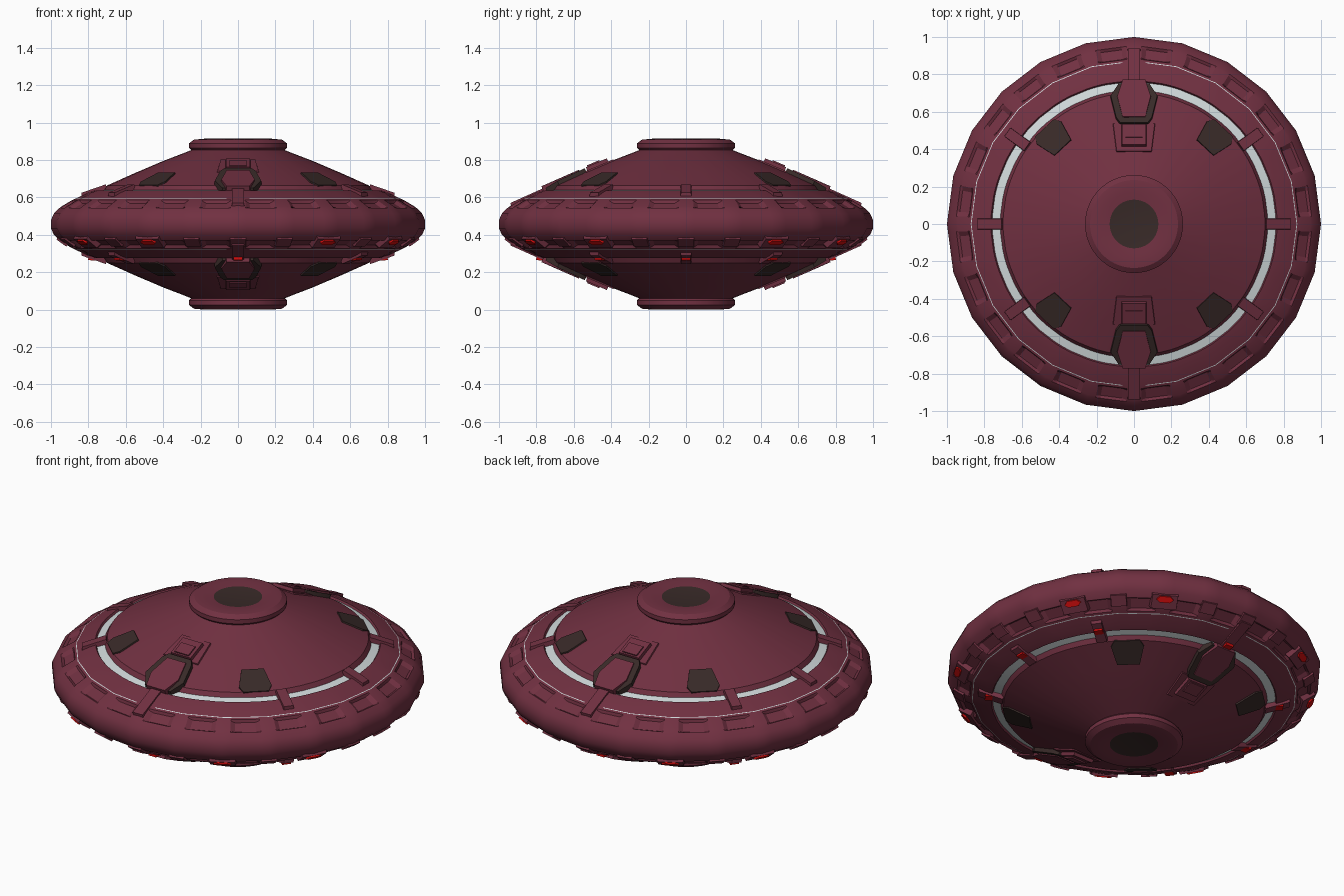
import bpy, bmesh, math
from mathutils import Vector

if "Cube" in bpy.data.objects:
    bpy.data.objects.remove(bpy.data.objects["Cube"])

MID = 0.458  # height of the mirror plane through the rim


def material(name, rgb):
    m = bpy.data.materials.new(name)
    m.diffuse_color = (*rgb, 1)
    m.use_nodes = True
    m.node_tree.nodes["Principled BSDF"].inputs["Base Color"].default_value = m.diffuse_color
    return m


MAROON = material("maroon_hull", (0.165, 0.030, 0.053))
DARK = material("dark_brown", (0.040, 0.023, 0.021))
WHITE = material("pale_grey", (0.64, 0.70, 0.71))
RED = material("red_light", (0.65, 0.004, 0.004))

# Half profile: radius, height above the rim plane, panel recess depth
PROFILE = [
    (0.13, 0.447, 0), (0.18, 0.457, 0), (0.235, 0.452, 0), (0.262, 0.432, 0),
    (0.262, 0.408, 0), (0.25, 0.396, 0), (0.285, 0.382, 0), (0.40, 0.338, 0),
    (0.55, 0.274, 0), (0.70, 0.207, 0), (0.715, 0.182, 0), (0.758, 0.170, 0),
    (0.765, 0.180, 0), (0.80, 0.168, 0), (0.869, 0.137, 0), (0.873, 0.135, 0),
    (0.885, 0.129, 0), (0.893, 0.125, 0.014), (0.945, 0.094, 0.014),
    (0.955, 0.086, 0), (0.985, 0.056, 0), (1.0, 0.022, 0),
]
WHITE_ROWS = (0.715, 0.869)  # rows starting at these radii are pale rings


def height(r):
    """Hull height at a radius, outside the cap."""
    pts = PROFILE[6:]
    for (r0, h0, _), (r1, h1, _) in zip(pts, pts[1:]):
        if r <= r1:
            return h0 + (h1 - h0) * (r - r0) / (r1 - r0)
    return 0.022


def finish(name, bm, mats):
    bmesh.ops.recalc_face_normals(bm, faces=bm.faces)
    me = bpy.data.meshes.new(name)
    bm.to_mesh(me)
    bm.free()
    for m in mats:
        me.materials.append(m)
    ob = bpy.data.objects.new(name, me)
    bpy.context.collection.objects.link(ob)
    return ob


def build_hull():
    bm = bmesh.new()
    cols = [(b * 15 + a, a in (4, 11)) for b in range(24) for a in (0, 2.5, 4, 11, 12.5)]
    rows = [(r, h, d, 1) for r, h, d in PROFILE]
    rows += [(r, h, d, -1) for r, h, d in reversed(PROFILE)]
    grid = []
    for r, h, d, s in rows:
        ring = []
        for a, recessed in cols:
            # the rim is a 24-sided polygon, the cones are round
            f = math.cos(math.radians(7.5)) / math.cos(math.radians(a % 15 - 7.5)) if r > 0.8 else 1
            cut = d if recessed else 0
            rr = r * f - cut * 0.4
            t = math.radians(a)
            ring.append(bm.verts.new((rr * math.cos(t), rr * math.sin(t), MID + s * (h - cut))))
        grid.append(ring)
    n = len(cols)
    for i in range(len(rows) - 1):
        r0 = min(rows[i][0], rows[i + 1][0])
        for j in range(n):
            k = (j + 1) % n
            f = bm.faces.new((grid[i][j], grid[i][k], grid[i + 1][k], grid[i + 1][j]))
            a = (cols[j][0] + (cols[k][0] or 360)) / 2
            near_door = min(abs(a - 90), abs(a - 270)) < 5
            if r0 in WHITE_ROWS and not near_door:
                f.material_index = 1
    # dark discs closing the top and bottom
    for ring in (grid[0], grid[-1]):
        bm.faces.new(ring).material_index = 2
    return finish("hull", bm, [MAROON, WHITE, DARK])


def plates(name, mat, outline, places, lift, taper=0.92):
    """Raised plates following the hull; outline is (sideways, radius) points."""
    bm = bmesh.new()
    cu = sum(p[0] for p in outline) / len(outline)
    cr = sum(p[1] for p in outline) / len(outline)
    slope = (height(cr + 0.03) - height(cr - 0.03)) / 0.06
    nl = math.hypot(slope, 1)
    for az, side in places:
        t = math.radians(az)
        rad = Vector((math.cos(t), math.sin(t), 0))
        tan = Vector((-math.sin(t), math.cos(t), 0))

        def point(u, r, off):
            h = height(math.hypot(u, r)) + off / nl
            p = rad * (r - slope * off / nl) + tan * u
            p.z = MID + side * h
            return p

        low = [bm.verts.new(point(u, r, -0.02)) for u, r in outline]
        top = [bm.verts.new(point(cu + (u - cu) * taper, cr + (r - cr) * taper, lift))
               for u, r in outline]
        bm.faces.new(top)
        bm.faces.new(low[::-1])
        for i in range(len(outline)):
            k = (i + 1) % len(outline)
            bm.faces.new((low[i], low[k], top[k], top[i]))
    return finish(name, bm, [mat])


def rect(w, r0, r1, w1=None):
    w1 = w if w1 is None else w1
    return [(-w, r0), (w, r0), (w1, r1), (-w1, r1)]


def both(angles):
    return [(a, s) for a in angles for s in (1, -1)]


build_hull()

# Dark windows on the cones
for side in (-1, 1):
    plates("windows_left" if side < 0 else "windows_right", DARK,
           [(-0.062, 0.555), (0.062, 0.555), (0.09, 0.665), (0.07, 0.70), (-0.07, 0.70), (-0.09, 0.665)],
           both([90 + side * -43, 270 + side * 43]), 0.008, 0.98)

# Hatches at front and back: dark frame, inner panel, upper box with a step
DOORS = both([90, 270])
plates("hatch_frame", DARK,
       [(-0.075, 0.53), (0.075, 0.53), (0.098, 0.56), (0.128, 0.68), (0.085, 0.745),
        (-0.085, 0.745), (-0.128, 0.68), (-0.098, 0.56)], DOORS, 0.022, 0.97)
plates("hatch_panel", MAROON,
       [(-0.062, 0.56), (0.062, 0.56), (0.092, 0.675), (0.062, 0.765), (-0.062, 0.765), (-0.092, 0.675)],
       DOORS, 0.026, 0.97)
plates("hatch_surround", MAROON, rect(0.10, 0.38, 0.54, 0.12), DOORS, 0.008)
plates("hatch_box", MAROON, rect(0.07, 0.41, 0.53), DOORS, 0.024)
plates("hatch_box_lid", MAROON, rect(0.05, 0.45, 0.52), DOORS, 0.030)

# Clips crossing the pale rings
CLIPS = [0, 36, 144, 180, 216, 324]
plates("ring_clips", MAROON, rect(0.03, 0.70, 0.84), both(CLIPS), 0.016)
plates("hatch_rim_clips", MAROON, rect(0.035, 0.755, 0.94), DOORS, 0.014)

# Light pods under the rim, with red lamps
PODS = [30, 60, 120, 150, 210, 240, 300, 330]
plates("lamp_pods", MAROON, rect(0.075, 0.90, 0.972), [(a, -1) for a in PODS], 0.012)
plates("rim_lamps", RED,
       [(-0.05, 0.952), (-0.03, 0.938), (0.03, 0.938), (0.05, 0.952), (0.03, 0.967), (-0.03, 0.967)],
       [(a, -1) for a in PODS], 0.018)
plates("rim_blocks", MAROON, rect(0.045, 0.91, 0.968),
       [(a, -1) for a in (0, 15, 45, 75, 90, 105, 135, 165, 180, 195, 225, 255, 270, 285, 315, 345)], 0.009)

# Inner red lamps on the lower clips
plates("clip_lamps", RED, rect(0.026, 0.755, 0.80), [(a, -1) for a in CLIPS + [90, 270]], 0.024)

# Smooth shading with crisp edges
bpy.ops.object.select_all(action='SELECT')
bpy.context.view_layer.objects.active = bpy.data.objects["hull"]
bpy.ops.object.shade_smooth_by_angle(angle=math.radians(28))

# Rest the lowest point on the ground
low = min(v.co.z for o in bpy.data.objects for v in o.data.vertices)
for o in bpy.data.objects:
    o.location.z -= low
